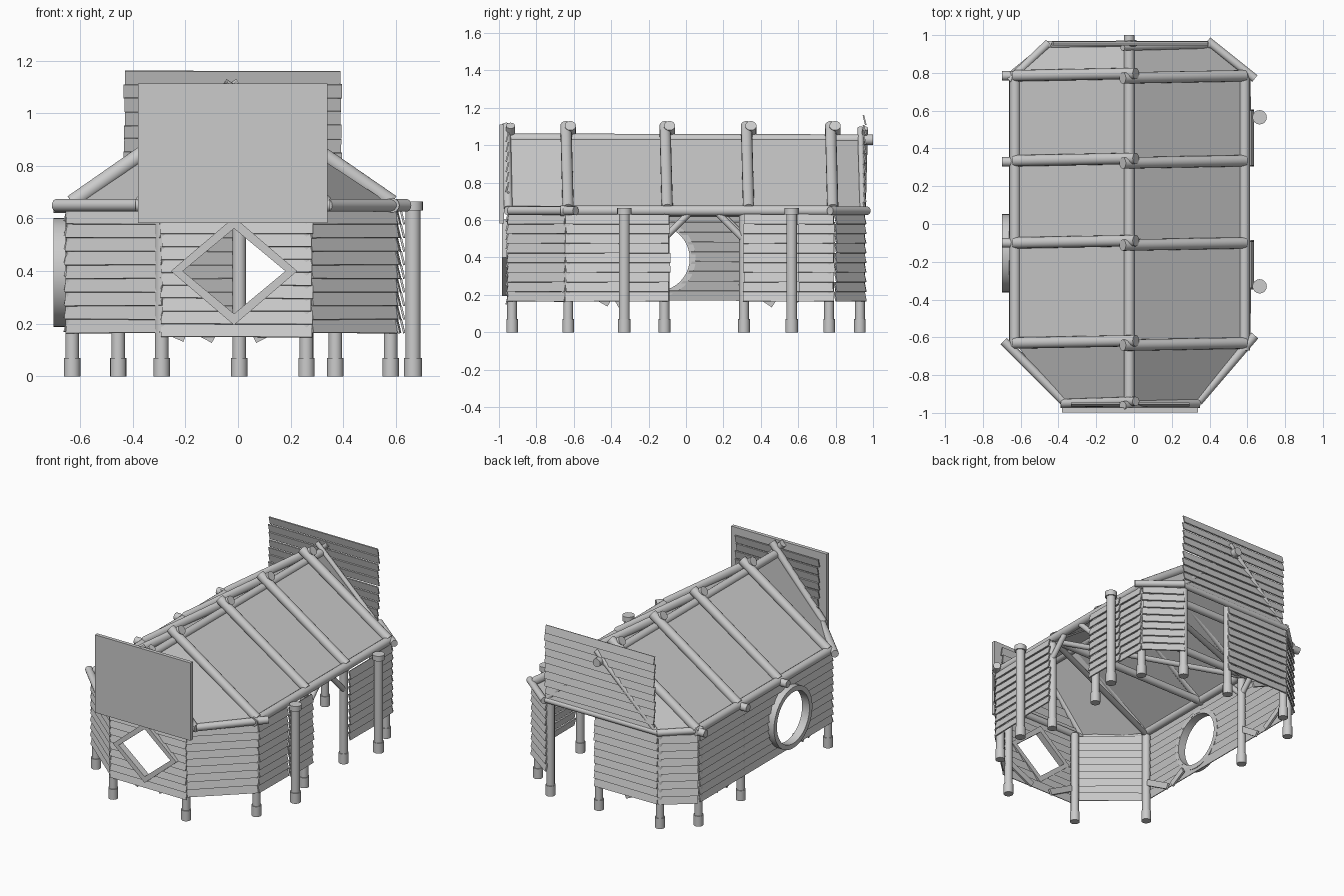
import bpy, bmesh, math, random
from mathutils import Vector, Matrix

if "Cube" in bpy.data.objects:
    bpy.data.objects.remove(bpy.data.objects["Cube"])
random.seed(3)
CX, RIDGE_Z, EAVE_Z = -0.025, 1.05, 0.65
XL, XR = -0.63, 0.585


def finish(name, bm, smooth=False):
    bmesh.ops.recalc_face_normals(bm, faces=bm.faces)
    me = bpy.data.meshes.new(name)
    bm.to_mesh(me)
    bm.free()
    if smooth:
        me.shade_smooth()
        me.set_sharp_from_angle(angle=math.radians(35))
    ob = bpy.data.objects.new(name, me)
    bpy.context.collection.objects.link(ob)
    return ob


def add_log(bm, a, b, r):
    a, b = Vector(a), Vector(b)
    d = b - a
    m = Matrix.Translation((a + b) / 2) @ d.to_track_quat('Z', 'Y').to_matrix().to_4x4()
    bmesh.ops.create_cone(bm, cap_ends=True, segments=16, radius1=r, radius2=r, depth=d.length, matrix=m)


def logs(name, items):
    bm = bmesh.new()
    for a, b, r in items:
        add_log(bm, a, b, r)
    return finish(name, bm, True)


def add_box(bm, centre, ax, ay, az, size):
    m = Matrix((ax, ay, az)).transposed().to_4x4()
    m.translation = centre
    bmesh.ops.create_cube(bm, size=1, matrix=m @ Matrix.Diagonal((*size, 1)))


def siding(name, p0, p1, z0, z1, step=0.05):
    """Tilted overlapping boards from p0 to p1, outside on the right of travel."""
    bm = bmesh.new()
    p0, p1 = Vector((*p0, 0)), Vector((*p1, 0))
    u = (p1 - p0).normalized()
    out = Vector((u.y, -u.x, 0))
    n = round((z1 - z0) / step)
    h = (z1 - z0) / n
    for i in range(n):
        t = math.radians(14)
        up = Vector((0, 0, math.cos(t))) - out * math.sin(t)
        up.rotate(Matrix.Rotation(random.uniform(-.006, .006), 3, out))
        c = (p0 + p1) / 2 + Vector((0, 0, z0 + (i + .5) * h))
        side = up.cross(out).normalized()
        add_box(bm, c, side, up.cross(side).normalized(), up.normalized(),
                ((p1 - p0).length + random.uniform(-.006, .012), .008, h * 1.03))
    return finish(name, bm)


def cut(wall, centre, axis, radius, sides, stretch=(1, 1, 1)):
    """Cut a prism shaped opening through a wall."""
    bm = bmesh.new()
    rot = Vector(axis).to_track_quat('Z', 'Y').to_matrix().to_4x4()
    bmesh.ops.create_cone(bm, cap_ends=True, segments=sides, radius1=radius, radius2=radius, depth=.3,
                          matrix=Matrix.Translation(centre) @ Matrix.Diagonal((*stretch, 1)) @ rot)
    cutter = finish("opening_cutter", bm)
    cutter.hide_render = True
    mod = wall.modifiers.new("opening", 'BOOLEAN')
    mod.operation, mod.solver, mod.object = 'DIFFERENCE', 'EXACT', cutter
    bpy.context.view_layer.objects.active = wall
    bpy.ops.object.modifier_apply(modifier=mod.name)
    bpy.data.objects.remove(cutter)


def frame(name, centre, n, fn_out, fn_in, depth, smooth):
    """Closed window frame between an outer and inner outline; depth is a vector."""
    bm = bmesh.new()
    c, d = Vector(centre), Vector(depth)
    rings = []
    for i in range(n):
        a = 2 * math.pi * i / n
        o, q = fn_out(a), fn_in(a)
        rings.append([bm.verts.new(c + v) for v in (o, o + d, q + d, q)])
    for i in range(n):
        A, B = rings[i], rings[(i + 1) % n]
        for k in range(4):
            bm.faces.new((A[k], A[(k + 1) % 4], B[(k + 1) % 4], B[k]))
    return finish(name, bm, smooth)


# posts with thicker feet
posts = [(-.29, -.93), (.26, -.93), (XL, -.63), (.58, -.63), (.58, -.115), (.58, .31), (XL, .31),
         (XL, .765), (.58, .765), (.37, .93), (.005, .93), (-.455, .93)]
for i, (x, y) in enumerate(posts):
    logs(f"post_{i}", [((x, y, .05), (x, y, .64), .026), ((x, y, 0), (x, y, .07), .031)])
for i, y in enumerate((-.33, .565)):
    logs(f"entry_post_{i}", [((.665, y, 0), (.665, y, .07), .034), ((.665, y, .06), (.665, y, .64), .029),
                             ((.665, y, .63), (.665, y, .665), .038)])

# clapboard walls
front = siding("front_wall", (-.29, -.955), (.28, -.955), .15, .64)
cut(front, (-.015, -.955, .40), (0, 1, 0), 1, 4, (.2, 1, .165))
left = siding("left_wall", (-.652, .79), (-.652, -.64), .17, .64)
cut(left, (-.652, -.155, .395), (1, 0, 0), .185, 40)
for name, a, b in [("front_right_wall", (.28, -.95), (.60, -.645)), ("right_wall_a", (.605, -.64), (.61, -.34)),
                   ("right_wall_b", (.625, -.34), (.625, -.09)), ("right_wall_c", (.625, .31), (.625, .60)),
                   ("right_wall_d", (.61, .58), (.605, .79)), ("back_right_wall", (.60, .80), (.385, .955)),
                   ("back_wall", (.02, .955), (-.455, .955)), ("back_left_wall", (-.46, .955), (-.65, .80)),
                   ("front_left_wall", (-.65, -.645), (-.29, -.95))]:
    siding(name, a, b, .165, .63)
siding("back_gable", (.39, .955), (-.43, .955), .645, 1.16)
siding("front_gable", (-.33, -.955), (.29, -.955), .645, 1.07)

# big blank board on the front
bm = bmesh.new()
add_box(bm, Vector((-.02, -.985, .847)), Vector((1, 0, 0)), Vector((0, 1, 0)), Vector((0, 0, 1)), (.72, .025, .53))
finish("front_board", bm)

# window frames
frame("diamond_window_frame", (-.015, -.985, .40), 4,
      lambda a: Vector((.24 * math.cos(a), 0, .205 * math.sin(a))),
      lambda a: Vector((.195 * math.cos(a), 0, .162 * math.sin(a))), (0, .045, 0), False)
frame("round_window_frame", (-.70, -.155, .395), 40,
      lambda a: Vector((0, .207 * math.cos(a), .207 * math.sin(a))),
      lambda a: Vector((0, .175 * math.cos(a), .175 * math.sin(a))), (.055, 0, 0), True)

# roof skin
bm = bmesh.new()
rows = [[bm.verts.new(p) for p in ((l, y, EAVE_Z), (CX, y, RIDGE_Z), (r, y, EAVE_Z))]
        for y, l, r in ((-.95, -.38, .34), (-.63, XL, XR), (.79, XL, XR), (.95, -.44, .39))]
for A, B in zip(rows, rows[1:]):
    for k in range(2):
        bm.faces.new((A[k], A[k + 1], B[k + 1], B[k]))
roof = finish("roof", bm)
sol = roof.modifiers.new("thickness", 'SOLIDIFY')
sol.thickness = .01

# rafters crossing at the ridge, with tie beams below
for i, (y, l, r, rad) in enumerate(((-.95, -.37, .335, .024), (-.63, XL, XR, .03), (-.10, XL, XR, .03),
                                    (.335, XL, XR, .03), (.785, XL, XR, .03), (.945, -.43, .38, .016))):
    top = 1.105 if i < 5 else 1.09
    off = .012
    logs(f"rafters_{i}", [((l, y, .66), (CX + .035, y + off, top), rad),
                          ((r, y, .66), (CX - .035, y - off, top), rad)])
for i, y in enumerate((-.10, .33, .785)):
    logs(f"tie_beam_{i}", [((-.70, y, .645), (.60, y, .645), .025)])
logs("ridge_log", [((CX, -.96, 1.035), (CX, 1.0, 1.03), .028)])

# eave logs round the building
e = .65
logs("eave_logs", [((XL, -.65, e), (XL, .81, e), .028), ((XR, -.67, e), (XR, .80, e), .028),
                   ((-.39, -.95, e), (.35, -.95, e), .024), ((-.46, .95, e), (.42, .95, e), .02),
                   ((-.69, -.62, e), (-.37, -.94, e), .024), ((.64, -.59, e), (.34, -.94, e), .024),
                   ((-.66, .76, e), (-.45, .96, e), .022), ((.64, .77, e), (.39, .97, e), .022)])

# short diagonal braces under the eaves
logs("door_braces", [((.585, -.11, .51), (.585, .02, .64), .018), ((.585, .305, .50), (.585, .165, .64), .018),
                     ((XL, .31, .51), (XL, .18, .64), .018), ((XL, .31, .51), (XL, .44, .64), .018)])
logs("ceiling_braces", [((XL, -.63, .635), (.58, -.10, .635), .018), ((XL, .33, .635), (.58, -.10, .635), .018),
                        ((XL, .33, .635), (.58, .785, .635), .018)])

# flat braces behind the lower edge of the walls
bm = bmesh.new()
for a, b in [((-.27, -.935, .24), (-.09, -.935, .145)), ((.25, -.935, .24), (.06, -.935, .145)),
             ((-.625, -.61, .27), (-.625, -.41, .155)), ((-.625, .29, .27), (-.625, .47, .15)),
             ((-.625, -.26, .21), (-.625, -.37, .15)), ((-.625, .74, .27), (-.625, .55, .155)),
             ((-.43, .935, .25), (-.2, .935, .15))]:
    a, b = Vector(a), Vector(b)
    u = (b - a).normalized()
    n = Vector((u.y, -u.x, 0)).normalized()
    add_box(bm, (a + b) / 2, u, n, u.cross(n), ((b - a).length, .014, .04))
finish("wall_braces", bm)
